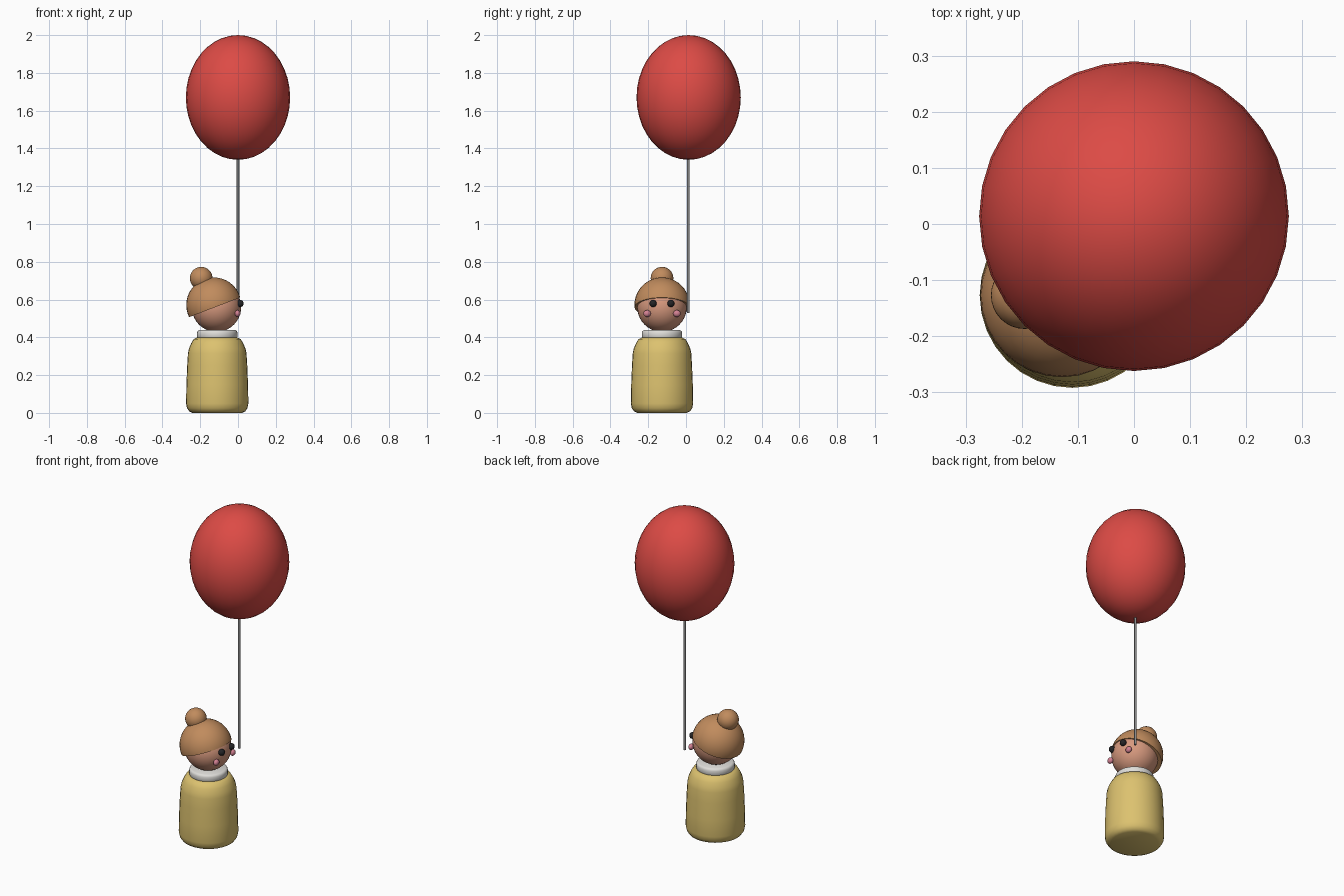
import bpy, bmesh, math
from mathutils import Vector, Matrix

if "Cube" in bpy.data.objects:
    bpy.data.objects.remove(bpy.data.objects["Cube"])

CX, CY = -0.11, -0.127          # figure axis


def mat(name, r, g, b):
    m = bpy.data.materials.new(name)
    m.diffuse_color = (r, g, b, 1)
    m.use_nodes = True
    m.node_tree.nodes["Principled BSDF"].inputs["Base Color"].default_value = m.diffuse_color
    return m


RED = mat("balloon red", 0.72, 0.07, 0.06)
GREY = mat("string grey", 0.25, 0.25, 0.25)
YELLOW = mat("dress yellow", 0.72, 0.54, 0.16)
WHITE = mat("collar white", 0.74, 0.73, 0.70)
SKIN = mat("skin", 0.68, 0.32, 0.21)
BROWN = mat("hair brown", 0.53, 0.26, 0.11)
BLACK = mat("eye black", 0.018, 0.018, 0.02)
PINK = mat("cheek pink", 0.65, 0.22, 0.29)


def finish(bm, name, material, loc):
    bmesh.ops.recalc_face_normals(bm, faces=bm.faces[:])
    me = bpy.data.meshes.new(name)
    bm.to_mesh(me)
    bm.free()
    ob = bpy.data.objects.new(name, me)
    ob.location = loc
    me.materials.append(material)
    bpy.context.collection.objects.link(ob)
    bpy.ops.object.select_all(action='DESELECT')
    ob.select_set(True)
    bpy.context.view_layer.objects.active = ob
    bpy.ops.object.shade_smooth_by_angle(angle=math.radians(40))
    return ob


def ball(name, material, loc, radii, cut=None, segs=32, rings=20):
    """Ellipsoid; cut = (point, normal) keeps the side the normal points to."""
    bm = bmesh.new()
    bmesh.ops.create_uvsphere(bm, u_segments=segs, v_segments=rings, radius=1,
                              matrix=Matrix.Diagonal((*radii, 1)))
    if cut:
        r = bmesh.ops.bisect_plane(bm, geom=bm.verts[:] + bm.edges[:] + bm.faces[:],
                                   plane_co=cut[0], plane_no=cut[1], clear_inner=True)
        edges = [e for e in r["geom_cut"] if isinstance(e, bmesh.types.BMEdge)]
        bmesh.ops.contextual_create(bm, geom=edges)
    return finish(bm, name, material, loc)


def lathe(name, material, loc, profile, segs=32):
    """Closed solid of revolution from (radius, z) points."""
    bm = bmesh.new()
    rings = [[bm.verts.new((r * math.cos(2 * math.pi * i / segs),
                            r * math.sin(2 * math.pi * i / segs), z))
              for i in range(segs)] for r, z in profile]
    for a, b in zip(rings, rings[1:]):
        for i in range(segs):
            j = (i + 1) % segs
            bm.faces.new((a[i], a[j], b[j], b[i]))
    bm.faces.new(rings[0])
    bm.faces.new(rings[-1])
    return finish(bm, name, material, loc)


# balloon and string
ball("balloon", RED, (0, 0.014, 1.67), (0.276, 0.276, 0.33))
lathe("string", GREY, (0, 0.012, 0), [(0.007, 0.53), (0.007, 1.35)], 12)

# dress with rounded hem and shoulders
lathe("dress", YELLOW, (CX, CY, 0),
      [(0.132, 0), (0.148, 0.008), (0.160, 0.025), (0.165, 0.05), (0.163, 0.15),
       (0.159, 0.25), (0.155, 0.315), (0.150, 0.34), (0.138, 0.368),
       (0.125, 0.39), (0.108, 0.398)])

# collar
lathe("collar", WHITE, (CX, CY, 0),
      [(0.095, 0.390), (0.103, 0.394), (0.107, 0.403), (0.107, 0.425),
       (0.103, 0.434), (0.095, 0.438)])

# head, facing +x, with a tilted hair cap and bun
ball("head", SKIN, (-0.114, CY, 0.56), (0.131, 0.131, 0.131))
tilt = math.radians(21)
ball("hair", BROWN, (-0.128, CY, 0.571), (0.146, 0.146, 0.146),
     cut=(Vector((0, 0, -0.014)), Vector((-math.sin(tilt), 0, math.cos(tilt)))))
ball("hair_bun", BROWN, (-0.195, CY, 0.713), (0.060, 0.060, 0.060))

# eyes and cheeks on both sides of the face
for side, s in (("left", 1), ("right", -1)):
    ball("eye_" + side, BLACK, (0.011, CY + s * 0.047, 0.579),
         (0.019, 0.019, 0.019), segs=16, rings=10)
    ball("cheek_" + side, PINK, (-0.002, CY + s * 0.079, 0.526),
         (0.015, 0.020, 0.018), segs=16, rings=10)
